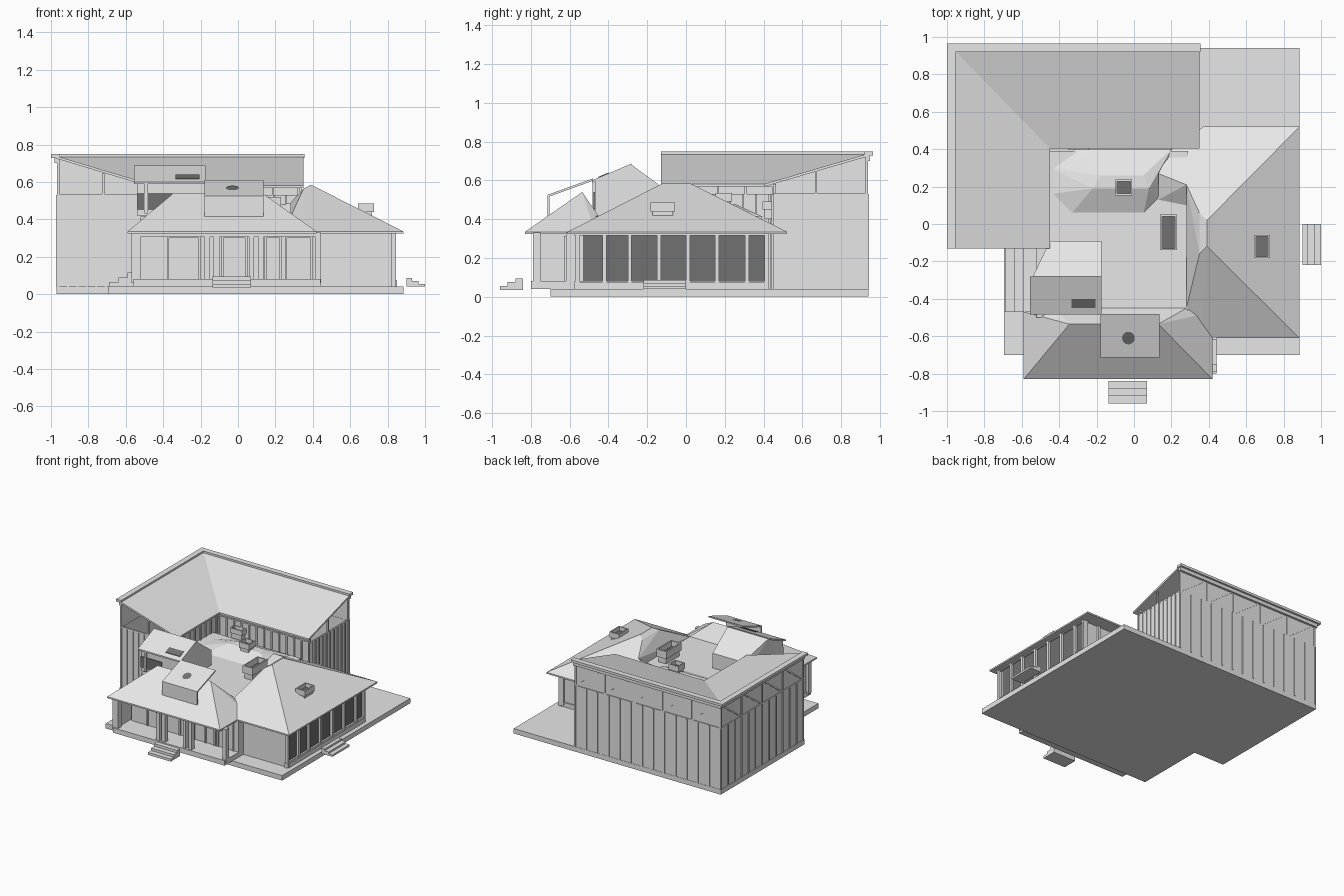
import bpy, bmesh
from mathutils import Vector

cube = bpy.data.objects.get("Cube")
if cube:
    bpy.data.objects.remove(cube)


def material(name, v):
    m = bpy.data.materials.new(name)
    m.use_nodes = True
    m.diffuse_color = (v, v, v, 1)
    m.node_tree.nodes["Principled BSDF"].inputs["Base Color"].default_value = (v, v, v, 1)
    return m


PALE = material("pale grey", 0.8)
DARK = material("dark glass", 0.165)


def add(name, bm, mat=PALE):
    bmesh.ops.recalc_face_normals(bm, faces=bm.faces)
    me = bpy.data.meshes.new(name)
    bm.to_mesh(me)
    bm.free()
    me.materials.append(mat)
    ob = bpy.data.objects.new(name, me)
    bpy.context.scene.collection.objects.link(ob)


def boxes(name, spans, mat=PALE):
    """One object of boxes, each given as (x0, x1, y0, y1, z0, z1)."""
    bm = bmesh.new()
    for x0, x1, y0, y1, z0, z1 in spans:
        for v in bmesh.ops.create_cube(bm, size=1)["verts"]:
            v.co = ((x0 + x1) / 2 + v.co.x * (x1 - x0),
                    (y0 + y1) / 2 + v.co.y * (y1 - y0),
                    (z0 + z1) / 2 + v.co.z * (z1 - z0))
    add(name, bm, mat)


def hull(name, pts, mat=PALE, drop=0):
    """Convex solid; drop also adds a copy of the points lower down."""
    bm = bmesh.new()
    pts = [Vector(p) for p in pts]
    if drop:
        pts += [p - Vector((0, 0, drop)) for p in pts]
    for p in pts:
        bm.verts.new(p)
    bmesh.ops.convex_hull(bm, input=bm.verts[:])
    loose = [v for v in bm.verts if not v.link_faces]
    bmesh.ops.delete(bm, geom=loose, context="VERTS")
    bmesh.ops.dissolve_limit(bm, angle_limit=0.01, verts=bm.verts[:], edges=bm.edges[:])
    add(name, bm, mat)


def beams(name, pairs, w=0.012):
    """Square bars between pairs of points."""
    bm = bmesh.new()
    for a, b in pairs:
        a, b = Vector(a), Vector(b)
        d = b - a
        rot = d.to_track_quat("Z", "Y")
        for v in bmesh.ops.create_cube(bm, size=1)["verts"]:
            v.co = (a + b) / 2 + rot @ Vector((v.co.x * w, v.co.y * w, v.co.z * d.length))
    add(name, bm)


def spread(a, b, n):
    return [a + (b - a) * i / n for i in range(n + 1)]


# Ground slab, decks and stairs
boxes("slab", [(-.97, .885, -.13, .94, 0, .04), (-.695, .885, -.70, -.13, 0, .04)])
boxes("porch_deck", [(-.56, .44, -.80, -.5, .04, .08)])
boxes("house_floor", [(-.55, .85, -.56, .42, .04, .075)])
boxes("front_stairs", [(-.135, .07, -.96 + .04 * i, -.84, .035 + .02 * i, .055 + .02 * i) for i in range(3)])
boxes("right_stairs", [(.90, 1 - .035 * i, -.22, 0, .04 + .015 * i, .055 + .015 * i) for i in range(3)])
boxes("left_stairs", [(-.69 + .05 * i, -.52, -.47, -.13, .04 + .025 * i, .065 + .025 * i) for i in range(3)])

# House walls
boxes("house_walls", [
    (-.52, .44, -.62, -.60, .08, .33), (-.52, -.50, -.62, .38, .04, .33),
    (.42, .82, -.56, -.54, .05, .33), (.80, .82, -.56, .41, .05, .33),
    (.34, .82, .39, .41, .05, .33), (.42, .44, -.62, -.54, .05, .33),
    (-.55, -.535, -.77, -.60, .06, .33)])
boxes("right_sill_and_header", [(.82, .84, -.575, .42, .04, .08), (.82, .84, -.575, .42, .315, .33)])
boxes("right_glass", [(.82, .826, -.53, .41, .08, .315)], DARK)
bays = [-.56, -.42, -.29, -.14, .01, .16, .315, .415]
boxes("right_posts", [(.82, .845, y - .01, y + .01, .04, .33) for y in bays])
boxes("back_wall_posts", [(x - .01, x + .01, .41, .425, .05, .33) for x in (.45, .57, .69, .81)])

# Porch columns, door and windows
columns = [(-.57, -.52), (-.18, -.15), (-.13, -.10), (.06, .085), (.11, .135), (.415, .445)]
boxes("porch_columns", [(a, b, -.79, -.75, .06, .33) for a, b in columns])
boxes("porch_beam", [(-.57, .44, -.785, -.755, .305, .33)])
frames = []
for x0, x1 in [(-.38, -.20), (-.09, .05), (.14, .235), (.25, .40)]:
    frames += [(x0, x0 + .012, -.63, -.62, .08, .31), (x1 - .012, x1, -.63, -.62, .08, .31),
               (x0, x1, -.63, -.62, .30, .312)]
boxes("porch_frames", frames)

# Hipped house roofs
E = .335
front_eave = [(-.59, -.83), (.42, -.83), (.42, -.47), (-.59, -.47)]
hull("front_roof", [(x, y, z) for x, y in front_eave for z in (E - .012, E)] +
     [(-.345, -.535, .54), (.13, -.535, .54), (.28, -.45, .415), (-.42, -.45, .415)])
right_eave = [(.885, -.61), (.885, .52), (.37, .52), (.36, -.61)]
hull("right_roof", [(x, y, z) for x, y in right_eave for z in (E - .012, E)] +
     [(.39, -.12, .585), (.39, .02, .585), (.35, -.16, .563), (.35, .06, .563),
      (.28, -.45, .413), (.28, .21, .488), (.28, .1, .41)])
boxes("middle_roof", [(-.52, .29, -.5, .39, .325, .415)])
rear = [(-.45, .16), (-.34, .05), (.05, .05), (.13, .13), (.2, .4), (-.31, .4), (-.45, .3)]
hull("rear_roof", [(x, y, .41) for x, y in rear] +
     [(-.22, .19, .475), (.08, .19, .475), (.05, .26, .475), (-.18, .26, .475)])
hull("valley_roof", [(.13, .13, .415), (.13, .27, .457), (.2, .4, .39), (.28, .21, .488),
                     (.28, .1, .415), (.37, .52, .335), (.28, .4, .33), (.13, .27, .40)])

# Left dormer with skylight and front glass
hull("left_dormer", [(x, y, z) for x in (-.54, -.175) for y, z in
     [(-.47, .42), (-.47, .6), (-.28, .68)]] +
     [(x, -.09, z) for x in (-.45, -.175) for z in (.42, .54)])
hull("left_dormer_roof", [(x, y, z) for x in (-.557, -.175) for y, z in
     [(-.485, .60), (-.28, .687)]], drop=.012)
hull("left_dormer_skylight", [(x, y, .687 + (y + .28) * .4244 + .004) for x in (-.335, -.205)
     for y in (-.45, -.40)], DARK, drop=.006)
boxes("left_dormer_glass", [(-.538, -.35, -.476, -.47, .45, .54)], DARK)
boxes("left_dormer_mullion", [(-.5, -.485, -.482, -.47, .43, .6)])

# Front dormer: upright face, tilted roof and round vent
SLOPE = .085 / .235
boxes("front_dormer_face", [(-.178, .135, -.715, -.703, .39, .522)])
hull("front_dormer_roof", [(x, y, .525 + (y + .715) * SLOPE) for x in (-.178, .135)
     for y in (-.715, -.48)], drop=.012)
bm = bmesh.new()
bmesh.ops.create_circle(bm, cap_ends=True, segments=16, radius=.034)
for v in bm.verts:
    v.co = (v.co.x - .03, v.co.y - .61, .53 + (v.co.y + .105) * SLOPE)
add("round_vent", bm, DARK)


# Open-topped roof boxes
def roof_box(name, x, y, w, d, z0, z1):
    a, b, c, e, t = x - w / 2, x + w / 2, y - d / 2, y + d / 2, .01
    boxes(name, [(a, a + t, c, e, z0, z1), (b - t, b, c, e, z0, z1),
                 (a, b, c, c + t, z0, z1), (a, b, e - t, e, z0, z1),
                 (a + t, b - t, c + t, e - t, z0 - .05, z0 + .008)])
    boxes(name + "_opening", [(a + t, b - t, c + t, e - t, z0 + .008, z0 + .014)], DARK)


roof_box("rear_roof_box", -.055, .195, .09, .085, .49, .535)
roof_box("eave_roof_box", -.295, .425, .11, .06, .45, .49)
roof_box("middle_roof_box", .185, -.045, .09, .19, .46, .52)
roof_box("right_roof_box", .685, -.12, .085, .125, .44, .485)

# L-shaped wing: outer, end and courtyard walls
TOP = .53
boxes("wing_walls", [
    (-.968, -.953, -.12, .938, .04, TOP), (-.968, .345, .923, .938, .04, TOP),
    (-.968, -.5, -.12, -.105, .04, TOP), (.325, .34, .45, .938, .04, TOP),
    (-.515, -.5, -.12, .45, .04, TOP), (-.5, .33, .45, .465, .04, TOP)])
boxes("clerestory_panels", [(-.962, -.955, -.12, .93, TOP, .725), (-.962, .335, .925, .932, TOP, .725)])
h = .005
battens = [(x - h, x + h, .93, .944, .04, TOP) for x in spread(-.965, .335, 13)]
battens += [(-.974, -.96, y - h, y + h, .04, TOP) for y in spread(-.115, .935, 12)]
battens += [(x - h, x + h, -.126, -.115, .04, TOP) for x in spread(-.96, -.505, 9)]
battens += [(.33, .346, y - h, y + h, .04, TOP) for y in spread(.455, .93, 10)]
battens += [(x - h, x + h, .44, .455, .04, TOP) for x in spread(-.48, .325, 12)]
battens += [(-.505, -.49, y - h, y + h, .04, TOP) for y in spread(-.115, .43, 8)]
boxes("wing_battens", battens)

# Framework between walls and roof
rails = [((-.962, -.12, TOP), (-.962, .932, TOP)), ((-.962, .932, TOP), (.335, .932, TOP)),
         ((-.96, -.12, TOP), (-.5, -.12, TOP)), ((.335, .455, TOP), (.335, .93, TOP)),
         ((-.505, -.12, .575), (-.505, .455, .575)), ((-.505, .455, .575), (.325, .455, .575))]
north, west = spread(-.96, .335, 5), spread(-.12, .93, 4)
for i, x in enumerate(north):
    rails.append(((x, .932, TOP), (x, .932, .72)))
    if i < 5:
        rails.append(((x, .932, .72), (north[i + 1], .932, TOP)))
for i, y in enumerate(west):
    rails.append(((-.962, y, TOP), (-.962, y, .72)))
    if i < 4:
        rails.append(((-.962, y, TOP), (-.962, west[i + 1], .72)))
rails += [((-.72, -.12, TOP), (-.72, -.12, .645)), ((.335, .67, .04), (.335, .67, .64))]
rails += [((x, .457, TOP), (x, .457, .58)) for x in spread(-.5, .325, 6)]
rails += [((-.507, y, TOP), (-.507, y, .58)) for y in spread(-.12, .45, 4)]
beams("wing_framework", rails)

# Inward-sloping wing roof and outer gutter
HI, LO = .74, .582
hull("west_wing_roof", [(-.975, -.13, HI), (-.975, .945, HI), (-.45, .405, LO), (-.45, -.13, LO)], drop=.014)
hull("north_wing_roof", [(-.975, .945, HI), (.35, .945, HI), (.35, .405, LO), (-.45, .405, LO)], drop=.014)
boxes("wing_gutter", [(-1, -.955, -.13, .965, .728, .748), (-1, .355, .92, .965, .728, .748),
                      (-.98, -.96, -.12, .945, .70, .73), (-.98, .345, .925, .95, .70, .73)])
